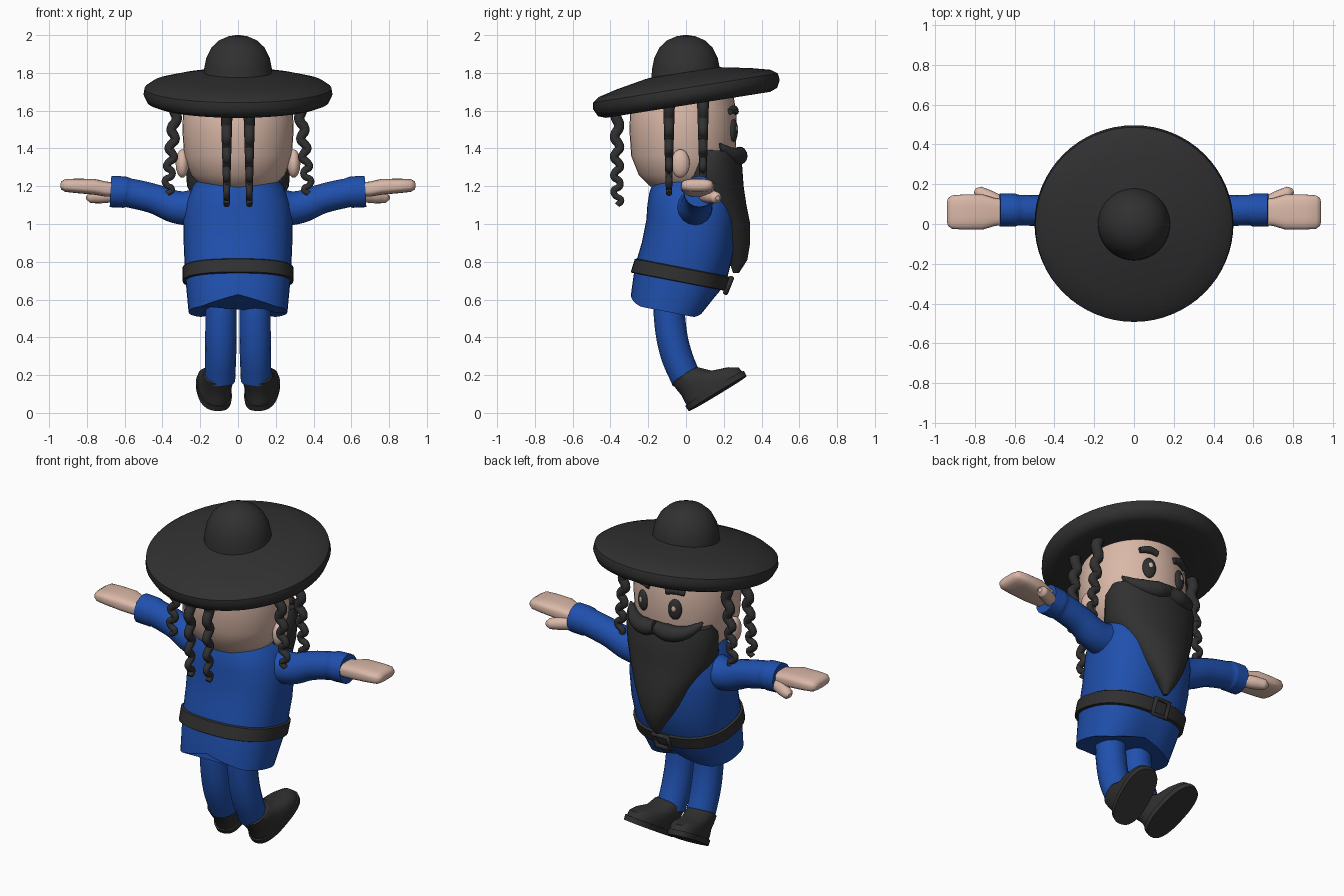
import bpy, bmesh, math
from mathutils import Matrix, Vector

if "Cube" in bpy.data.objects:
    bpy.data.objects.remove(bpy.data.objects["Cube"])


def material(name, rgb):
    m = bpy.data.materials.new(name)
    m.use_nodes = True
    m.diffuse_color = (*rgb, 1)
    bsdf = m.node_tree.nodes["Principled BSDF"]
    bsdf.inputs["Base Color"].default_value = (*rgb, 1)
    bsdf.inputs["Roughness"].default_value = 0.7
    return m


BLACK = material("soft black", (0.03, 0.03, 0.03))
BLUE = material("coat blue", (0.014, 0.08, 0.42))
SKIN = material("skin", (0.70, 0.48, 0.39))


def finish(name, bm, mat, matrix=None, angle=45):
    if matrix:
        bm.transform(matrix)
    bmesh.ops.recalc_face_normals(bm, faces=bm.faces)
    mesh = bpy.data.meshes.new(name)
    bm.to_mesh(mesh)
    bm.free()
    mesh.materials.append(mat)
    obj = bpy.data.objects.new(name, mesh)
    bpy.context.collection.objects.link(obj)
    bpy.ops.object.select_all(action="DESELECT")
    obj.select_set(True)
    bpy.context.view_layer.objects.active = obj
    bpy.ops.object.shade_smooth_by_angle(angle=math.radians(angle))
    return obj


def loft(name, rings, mat, matrix=None, power=2, n=40, angle=45):
    """Skin rings of (centre y, centre z, radius x, radius y, tilt in degrees)."""
    bm = bmesh.new()
    loops = []
    for cy, cz, rx, ry, tilt in rings:
        t, loop = math.radians(tilt), []
        for i in range(n):
            a = math.tau * i / n
            c, s = math.cos(a), math.sin(a)
            x = rx * math.copysign(abs(c) ** (2 / power), c)
            y = ry * math.copysign(abs(s) ** (2 / power), s)
            loop.append(bm.verts.new((x, cy + y * math.cos(t), cz + y * math.sin(t))))
        loops.append(loop)
    for a, b in zip(loops, loops[1:]):
        for i in range(n):
            j = (i + 1) % n
            bm.faces.new((a[i], a[j], b[j], b[i]))
    bm.faces.new(loops[0])
    bm.faces.new(loops[-1])
    return finish(name, bm, mat, matrix, angle)


def lathe(name, profile, mat, matrix=None):
    return loft(name, [(0, z, r, r, 0) for r, z in profile], mat, matrix, n=64)


def ball(name, centre, size, mat, turn=0):
    bm = bmesh.new()
    bmesh.ops.create_uvsphere(bm, u_segments=24, v_segments=14, radius=1)
    m = Matrix.Translation(centre) @ Matrix.Rotation(turn, 4, "Z") @ Matrix.Diagonal((*size, 1))
    return finish(name, bm, mat, m)


def tube(name, points, mat, res=6):
    """Round tube through (x, y, z, radius) points."""
    cu = bpy.data.curves.new(name, "CURVE")
    cu.dimensions = "3D"
    cu.bevel_depth = 1
    cu.bevel_resolution = res
    cu.resolution_u = 6
    cu.use_fill_caps = True
    sp = cu.splines.new("BEZIER")
    sp.bezier_points.add(len(points) - 1)
    for bp, (x, y, z, r) in zip(sp.bezier_points, points):
        bp.co = (x, y, z)
        bp.radius = r
        bp.handle_left_type = bp.handle_right_type = "AUTO"
    cu.materials.append(mat)
    obj = bpy.data.objects.new(name, cu)
    bpy.context.collection.objects.link(obj)
    return obj


def curl(name, base, outward, length, mat):
    """Hanging lock that waves in and out from the head."""
    pts = []
    count = 22
    for i in range(count):
        f = i / (count - 1)
        wave = math.sin(f ** 1.2 * math.tau * 5) * (0.008 + 0.016 * f)
        p = Vector(base) + Vector(outward) * (wave + 0.05 * f * abs(outward[0]))
        pts.append((p.x, p.y, p.z - length * f, 0.032 - 0.016 * f))
    tube(name, pts, mat, 3)


# Hat
tilt = Matrix.Translation((0, 0, 1.7)) @ Matrix.Rotation(math.radians(9), 4, "X")
lathe("hat_brim", [(0.1, -0.05), (0.3, -0.06), (0.44, -0.07), (0.48, -0.055), (0.5, -0.015),
                   (0.495, 0.02), (0.46, 0.045), (0.36, 0.07), (0.2, 0.1), (0.1, 0.11)], BLACK, tilt)
lathe("hat_crown", [(0.185, 1.74), (0.18, 1.82), (0.168, 1.88), (0.14, 1.935),
                    (0.1, 1.972), (0.05, 1.994), (0.01, 2.0)], BLACK)

# Head
loft("head", [(0, 1.17, 0.13, 0.12, 0), (0, 1.2, 0.19, 0.19, 0), (-0.01, 1.26, 0.25, 0.24, 0),
              (-0.015, 1.36, 0.285, 0.275, 0), (-0.015, 1.5, 0.295, 0.285, 0),
              (-0.015, 1.6, 0.29, 0.28, 0), (-0.01, 1.67, 0.27, 0.26, 5)], SKIN)

# Beard
loft("beard", [(0.15, 1.39, 0.262, 0.125, -4), (0.13, 1.34, 0.28, 0.165, 0), (0.12, 1.2, 0.27, 0.185, 0),
               (0.17, 1.1, 0.22, 0.15, 0), (0.215, 1.0, 0.165, 0.125, 0), (0.255, 0.9, 0.11, 0.085, 0),
               (0.275, 0.81, 0.055, 0.05, 0), (0.265, 0.74, 0.01, 0.015, 0)], BLACK)

# Coat, with the hem raised at the middle of front and back
coat = loft("coat", [(-0.1, 0.535, 0.262, 0.195, -11), (-0.03, 0.73, 0.28, 0.245, -11),
                     (0.01, 0.88, 0.287, 0.245, -5), (0.03, 1.02, 0.29, 0.24, 0),
                     (0.03, 1.12, 0.275, 0.235, 4), (0.02, 1.2, 0.24, 0.215, 8),
                     (0.01, 1.245, 0.2, 0.19, 10)], BLUE, power=2.4)
for v in coat.data.vertices:
    if v.co.z < 0.62:
        v.co.z += 0.055 * max(0, 1 - abs(v.co.x) / 0.2)

# Belt and buckle
loft("belt", [(-0.045, 0.695, 0.284, 0.246, -11), (-0.043, 0.698, 0.293, 0.254, -11),
              (-0.02, 0.765, 0.295, 0.256, -11), (-0.019, 0.77, 0.287, 0.248, -11)], BLACK, power=2.4)
corners = [(-0.045, 0.715), (0.045, 0.715), (0.045, 0.635), (-0.045, 0.635)]
buckle = tube("belt_buckle", [(x, 0.225 + (z - 0.675) * 0.4, z, 0.014) for x, z in corners], BLACK, 3)
buckle.data.splines[0].use_cyclic_u = True
for bp in buckle.data.splines[0].bezier_points:
    bp.handle_left_type = bp.handle_right_type = "VECTOR"

# Locks at the back of the head
for side, s in (("left", 1), ("right", -1)):
    curl(f"{side}_back_lock", (s * 0.06, -0.365, 1.63), (0, -1, 0), 0.53, BLACK)
    for place, y in (("rear", -0.09), ("front", 0.09)):
        curl(f"{side}_{place}_side_lock", (s * 0.325, y, 1.66), (s, 0, 0), 0.5, BLACK)

    # Face
    ball(f"{side}_ear", (s * 0.295, -0.03, 1.32), (0.035, 0.05, 0.075), SKIN)
    ball(f"{side}_eye", (s * 0.105, 0.252, 1.495), (0.038, 0.02, 0.06), BLACK, -s * 0.35)
    ball(f"{side}_eye_glint", (s * 0.108, 0.2705, 1.505), (0.012, 0.004, 0.016), SKIN, -s * 0.35)
    tube(f"{side}_eyebrow", [(s * 0.055, 0.262, 1.595, 0.018), (s * 0.105, 0.253, 1.607, 0.021),
                             (s * 0.155, 0.232, 1.595, 0.016)], BLACK)
    tube(f"{side}_moustache", [(0, 0.285, 1.375, 0.035), (s * 0.07, 0.278, 1.36, 0.048),
                               (s * 0.15, 0.25, 1.365, 0.04), (s * 0.215, 0.2, 1.4, 0.022),
                               (s * 0.235, 0.18, 1.425, 0.006)], BLACK)

    # Sleeve and cuff
    tube(f"{side}_sleeve", [(s * 0.15, 0.04, 1.1, 0.11), (s * 0.3, 0.05, 1.085, 0.088),
                            (s * 0.45, 0.065, 1.135, 0.078), (s * 0.58, 0.07, 1.165, 0.077),
                            (s * 0.6, 0.07, 1.168, 0.083), (s * 0.675, 0.07, 1.172, 0.083)], BLUE)

    # Flat hand: ring stack laid along the arm
    lay = Matrix(((0, 0, s, 0), (1, 0, 0, 0.06), (0, 1, 0, 0), (0, 0, 0, 1)))
    loft(f"{side}_hand", [(1.18, 0.62, 0.06, 0.035, 0), (1.185, 0.7, 0.07, 0.04, 0),
                          (1.197, 0.76, 0.088, 0.042, 0), (1.202, 0.86, 0.088, 0.038, 0),
                          (1.204, 0.915, 0.084, 0.034, 0), (1.204, 0.935, 0.07, 0.022, 0),
                          (1.204, 0.94, 0.05, 0.01, 0)], SKIN, lay, power=3)
    tube(f"{side}_thumb", [(s * 0.66, 0.1, 1.15, 0.035), (s * 0.73, 0.135, 1.145, 0.036),
                           (s * 0.78, 0.16, 1.14, 0.03), (s * 0.8, 0.168, 1.138, 0.012)], SKIN)

    # Trouser leg
    tube(f"{side}_leg", [(s * 0.09, -0.09, 0.64, 0.083), (s * 0.09, -0.085, 0.48, 0.083),
                         (s * 0.092, -0.055, 0.32, 0.083), (s * 0.095, 0.005, 0.17, 0.08)], BLUE)

    # Shoe: upper on a wider sole, toe lifted and turned out
    pose = (Matrix.Translation((s * 0.105, 0.015, 0.01)) @ Matrix.Rotation(-s * 0.16, 4, "Z")
            @ Matrix.Rotation(math.radians(31), 4, "X"))
    loft(f"{side}_shoe_sole", [(0.18, 0, 0.088, 0.18, 0), (0.18, 0.03, 0.09, 0.182, 0)],
         BLACK, pose, power=2.5)
    loft(f"{side}_shoe", [(0.18, 0.025, 0.083, 0.174, 0), (0.177, 0.06, 0.086, 0.17, 0),
                          (0.155, 0.09, 0.082, 0.145, 0), (0.11, 0.12, 0.08, 0.105, 0),
                          (0.085, 0.165, 0.08, 0.085, 0), (0.085, 0.175, 0.07, 0.075, 0)],
         BLACK, pose, power=2.4)
